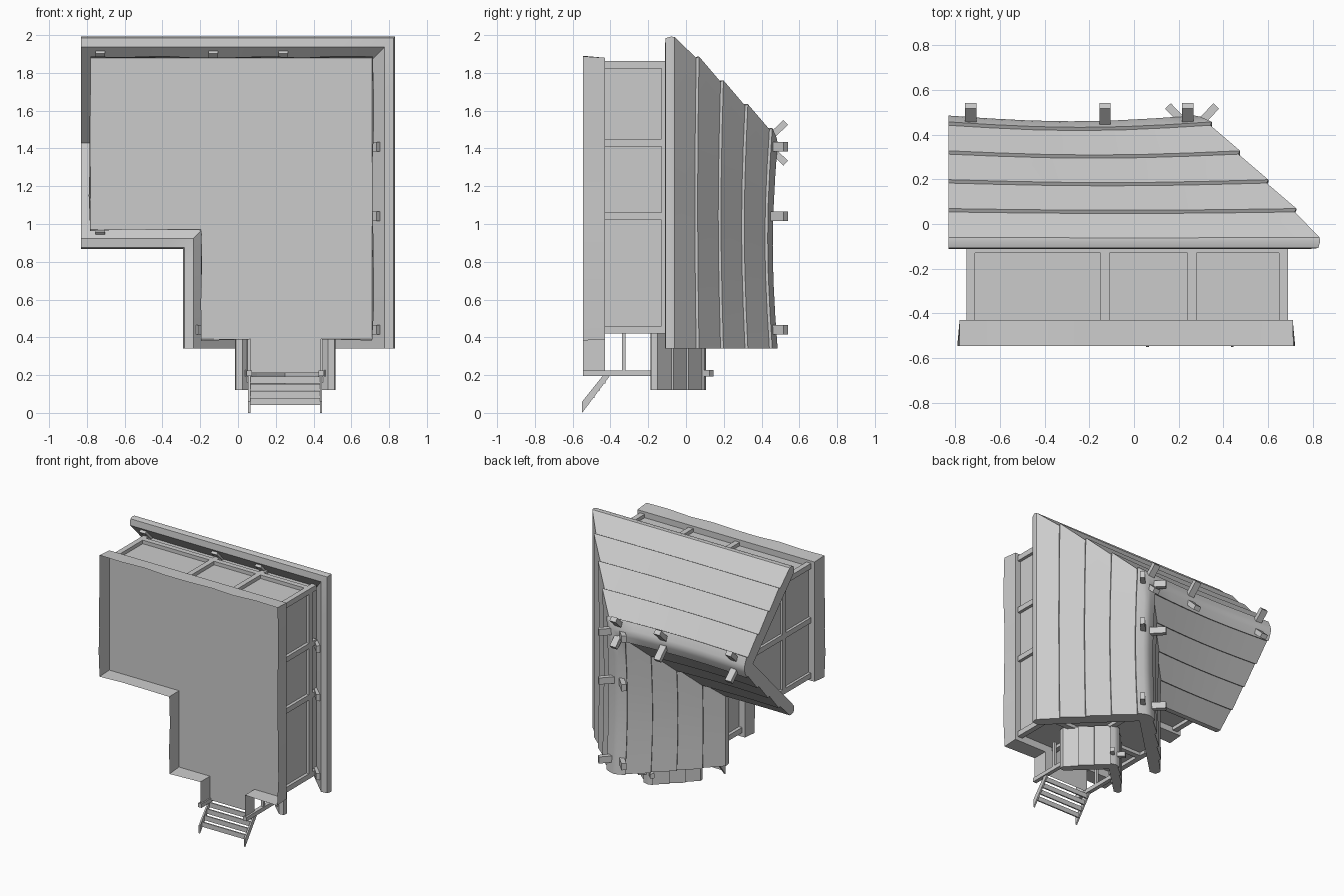
import bpy, bmesh, math, random
from mathutils import Vector

random.seed(4)
cube = bpy.data.objects.get("Cube")
if cube:
    bpy.data.objects.remove(cube, do_unlink=True)

grey = bpy.data.materials.new("plain_grey")
grey.use_nodes = True
GREY = (0.6, 0.6, 0.6, 1)
grey.diffuse_color = GREY
grey.node_tree.nodes["Principled BSDF"].inputs["Base Color"].default_value = GREY


def finish(name, bm, smooth=False, solid=True):
    if solid:
        bmesh.ops.recalc_face_normals(bm, faces=bm.faces)
    mesh = bpy.data.meshes.new(name)
    bm.to_mesh(mesh)
    bm.free()
    obj = bpy.data.objects.new(name, mesh)
    bpy.context.collection.objects.link(obj)
    mesh.materials.append(grey)
    if smooth:
        bpy.ops.object.select_all(action="DESELECT")
        obj.select_set(True)
        bpy.context.view_layer.objects.active = obj
        bpy.ops.object.shade_smooth_by_angle(angle=math.radians(35))
    return obj


def beam(name, a, b, side, w, h):
    """Rectangular bar from a to b; w is its width along the side axis."""
    a, b, side = Vector(a), Vector(b), Vector(side)
    other = (b - a).cross(side).normalized()
    bm = bmesh.new()
    rings = [[bm.verts.new(p + side * (w / 2 * i) + other * (h / 2 * j))
              for i, j in ((-1, -1), (1, -1), (1, 1), (-1, 1))] for p in (a, b)]
    bm.faces.new(rings[0])
    bm.faces.new(rings[1])
    for k in range(4):
        m = (k + 1) % 4
        bm.faces.new((rings[0][k], rings[0][m], rings[1][m], rings[1][k]))
    return finish(name, bm)


def flat(name, points):
    bm = bmesh.new()
    bm.faces.new([bm.verts.new(p) for p in points])
    return finish(name, bm, solid=False)


# Stepped plank profile, as (distance from ridge, height), closed along the underside
def roof_profile(half, top, eave, thick, courses, step):
    foot, head = Vector((half, eave)), Vector((half * 0.1, top - half * 0.05))
    run = head - foot
    normal = Vector((run.y, -run.x)).normalized()
    side = [foot - normal * thick, foot - normal * thick * 0.5 - run.normalized() * thick * 0.4,
            foot - normal * thick * 0.15 - run.normalized() * thick * 0.2, foot]
    for k in range(1, courses + 1):
        p = foot + run * (k / courses - 0.03)
        side += [p, p + normal * step + run * 0.008]
    side += [Vector((half * 0.05, top - half * 0.01))]
    outer = [tuple(p) for p in side] + [(0, top)] + [(-p.x, p.y) for p in reversed(side)]
    return outer + [(0, top - thick * 1.4)]


def sweep(name, profile, stations, sag):
    """stations give a function from ridge distance to plan position, and a sag amount."""
    bm = bmesh.new()
    rings = []
    for place, droop in stations:
        ring = []
        for d, y in profile:
            x, z = place(d)
            ring.append(bm.verts.new((x, y - sag * droop * max(0, y + 0.1) * 2, z)))
        rings.append(ring)
    n = len(profile)
    for r, s in zip(rings, rings[1:]):
        for k in range(n):
            m = (k + 1) % n
            bm.faces.new((r[k], r[m], s[m], s[k]))
    bm.faces.new(rings[0])
    bm.faces.new(rings[-1])
    return finish(name, bm, smooth=True)


# Main roof: one profile swept round the bend, making the hip and the valley
RX, RZ, PARTS = 0.27, 1.43, 6
END_X, END_Z = -0.83, 0.34
stations = []
for k in range(PARTS + 1):
    u = k / PARTS
    stations.append((lambda d, u=u: (END_X + (RX + d - END_X) * u, RZ + d),
                     math.sin(math.pi * u)))
for k in range(1, PARTS + 1):
    u = k / PARTS
    stations.append((lambda d, u=u: (RX + d, RZ + d + (END_Z - RZ - d) * u),
                     math.sin(math.pi * u)))
sweep("main_roof", roof_profile(0.56, 0.485, -0.06, 0.075, 4, 0.016), stations, 0.022)

# Porch roof
PX = 0.25
sweep("porch_roof", roof_profile(0.265, 0.105, -0.15, 0.055, 3, 0.012),
      [(lambda d, z=z: (PX + d, z), 0) for z in (0.12, 0.24, 0.43)], 0)

# Stone footing: open skirt with an uneven lower edge, running out round the porch
FLOOR, GROUND = -0.43, -0.545
plan = [(0.44, 0.21), (0.44, 0.39), (0.71, 0.39), (0.71, 1.88), (-0.78, 1.88),
        (-0.78, 0.97), (-0.195, 0.97), (-0.195, 0.39), (0.065, 0.39), (0.065, 0.21)]
bm = bmesh.new()
trail = []
for (ax, az), (bx, bz) in zip(plan, plan[1:]):
    count = max(1, round(math.hypot(bx - ax, bz - az) / 0.18))
    trail += [(ax + (bx - ax) * k / count, az + (bz - az) * k / count) for k in range(count)]
trail.append(plan[-1])
upper = [bm.verts.new((x, FLOOR, z)) for x, z in trail]
lower = []
for x, z in trail:
    porch = z < 0.395 and 0.05 < x < 0.45
    flare = 1 if porch else 1.008
    j = 0 if porch else 0.006
    lower.append(bm.verts.new((x * flare + random.uniform(-j, j), GROUND,
                               1.13 + (z - 1.13) * flare + random.uniform(-j, j))))
for k in range(len(trail) - 1):
    bm.faces.new((upper[k], upper[k + 1], lower[k + 1], lower[k]))
finish("footing", bm, smooth=True, solid=False)
flat("floor", [(x, FLOOR, z) for x, z in plan])

# Wall panels, broken at the doorway
WALL_TOP, DOOR_TOP = 0.0, -0.12
walls = [(0.35, 0.445), (0.665, 0.445), (0.665, 1.835), (-0.73, 1.835),
         (-0.73, 1.015), (-0.145, 1.015), (-0.145, 0.445), (0.16, 0.445)]
bm = bmesh.new()
for (ax, az), (bx, bz) in zip(walls, walls[1:]):
    bm.faces.new([bm.verts.new(p) for p in ((ax, FLOOR, az), (bx, FLOOR, bz),
                                            (bx, WALL_TOP, bz), (ax, WALL_TOP, az))])
finish("wall_panels", bm, solid=False)
flat("door_lintel_panel", [(0.16, DOOR_TOP, 0.445), (0.35, DOOR_TOP, 0.445),
                           (0.35, WALL_TOP, 0.445), (0.16, WALL_TOP, 0.445)])
flat("arm_gable", [(-0.73, WALL_TOP, 1.015), (-0.73, WALL_TOP, 1.835), (-0.73, 0.38, RZ)])
flat("front_gable", [(-0.145, WALL_TOP, 0.445), (0.665, WALL_TOP, 0.445), (0.26, 0.38, 0.445)])

# Timber posts
X, Y, Z = (1, 0, 0), (0, 1, 0), (0, 0, 1)
T = 0.04
posts = [(x, 1.842) for x in (-0.73, -0.13, 0.26, 0.668)]
posts += [(0.668, z) for z in (1.43, 1.04, 0.44)]
posts += [(-0.73, 1.43), (-0.73, 1.01), (-0.15, 1.01), (-0.15, 0.44), (0.15, 0.44), (0.36, 0.44)]
for x, z in posts:
    beam("wall_post", (x, FLOOR, z), (x, WALL_TOP - 0.04, z), X, T, T)

# Top plates and gable tie beams
PLATE = -0.11
for a, b in (((-0.75, 1.842), (0.688, 1.842)), ((0.668, 1.86), (0.668, 0.42)),
             ((-0.73, 1.86), (-0.73, 0.99)), ((-0.75, 1.01), (-0.15, 1.01)),
             ((-0.15, 1.01), (-0.15, 0.42)), ((-0.17, 0.44), (0.688, 0.44))):
    beam("top_plate", (a[0], PLATE, a[1]), (b[0], PLATE, b[1]), Y, T, T)
beam("arm_king_post", (-0.73, PLATE, RZ), (-0.73, 0.4, RZ), X, T, T)
beam("front_king_post", (RX, PLATE, 0.44), (RX, 0.4, 0.44), X, T, T)

# Crossed rafters, poking out past the ridge
for s in (-1, 1):
    for x in (-0.73, -0.13, 0.24):
        reach = 0.485 if s > 0 or x < -0.5 else 0.3
        beam("arm_rafter", (x, 0.528, RZ - s * 0.108),
             (x, 0.528 - (reach + 0.108) * 1.05, RZ + s * reach), X, 0.05, 0.035)
    for z in (1.41, 1.04, 0.44):
        reach = 0.485 if s > 0 or z < 0.5 else 0.3
        beam("stem_rafter", (RX - 0.01 - s * 0.108, 0.528, z),
             (RX - 0.01 + s * reach, 0.528 - (reach + 0.108) * 1.05, z), Z, 0.05, 0.035)
    beam("porch_rafter", (PX - s * 0.06, 0.135, 0.21), (PX + s * 0.22, -0.17, 0.21), Z, 0.035, 0.03)

# Porch posts, rails and stair strings
for s in (-1, 1):
    x = PX + s * 0.19
    beam("porch_post", (x, GROUND, 0.21), (x, -0.13, 0.21), X, 0.03, 0.03)
    beam("porch_rail", (x, -0.33, 0.21), (x, -0.33, 0.42), X, 0.02, 0.018)
    beam("porch_plate", (x, -0.15, 0.16), (x, -0.15, 0.44), X, 0.03, 0.03)
    bm = bmesh.new()
    face = bm.faces.new([bm.verts.new((x - 0.006, y, z)) for y, z in
                         ((-0.55, 0), (-0.55, 0.06), (-0.43, 0.21), (-0.4, 0.2))])
    grown = bmesh.ops.extrude_face_region(bm, geom=[face])["geom"]
    moved = [v for v in grown if isinstance(v, bmesh.types.BMVert)]
    bmesh.ops.translate(bm, verts=moved, vec=(0.012, 0, 0))
    finish("stair_string", bm)

# Stair treads
for k in range(4):
    y, z = -0.52 + k * 0.03, 0.06 + k * 0.038
    beam("stair_tread", (0.06, y, z), (0.44, y, z), Z, 0.036, 0.01)
